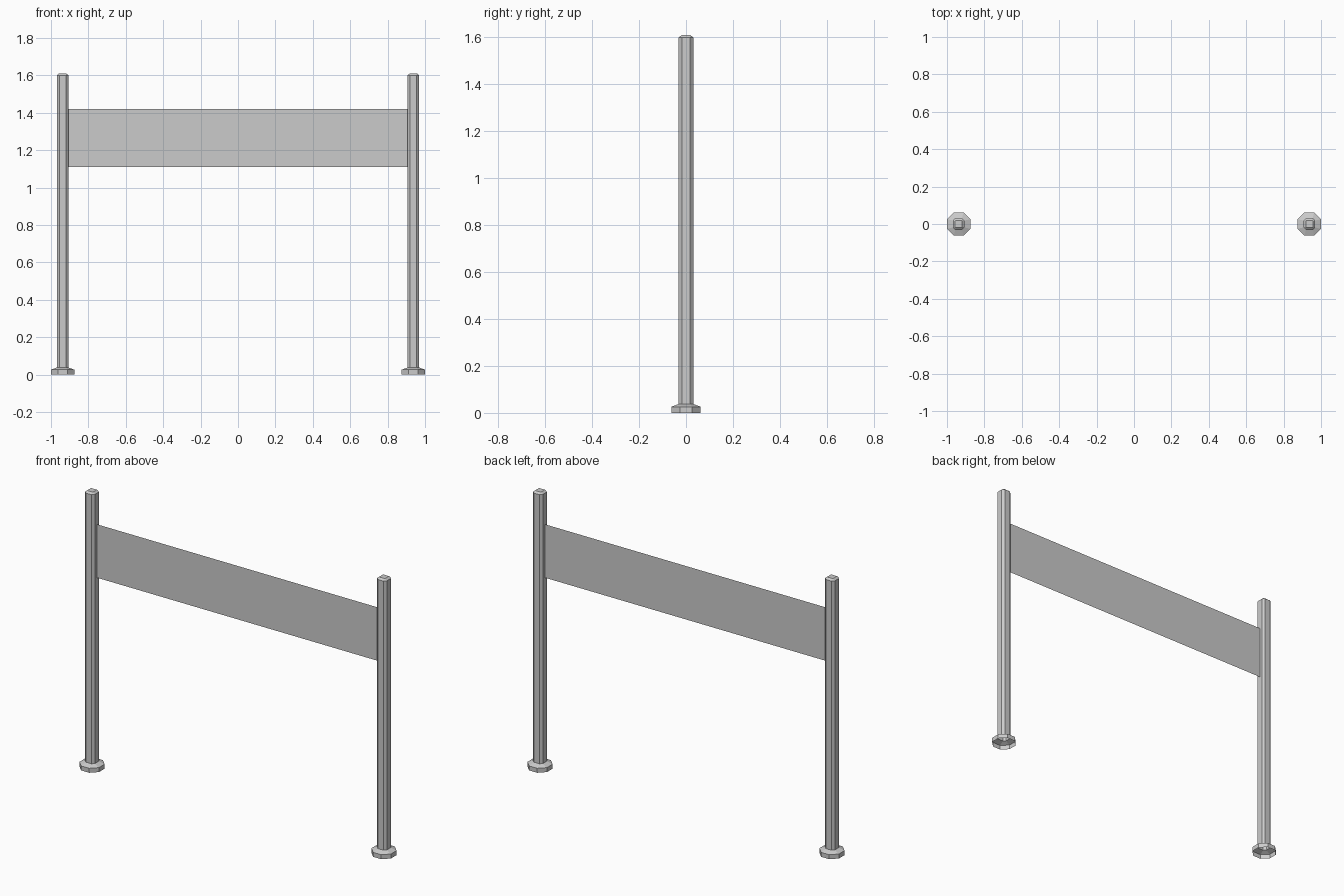
import bpy, bmesh

if "Cube" in bpy.data.objects:
    bpy.data.objects.remove(bpy.data.objects["Cube"])


def ring(bm, r, c, z):
    # chamfered square: half width r, straight half edge c
    pts = [(r, -c), (r, c), (c, r), (-c, r), (-r, c), (-r, -c), (-c, -r), (c, -r)]
    return [bm.verts.new((x, y, z)) for x, y in pts]


def loft(name, profile, x, cap):
    bm = bmesh.new()
    rings = [ring(bm, *p) for p in profile]
    for a, b in zip(rings, rings[1:]):
        for i in range(8):
            j = (i + 1) % 8
            bm.faces.new((a[i], a[j], b[j], b[i]))
    if cap:
        bm.faces.new(rings[-1])
    me = bpy.data.meshes.new(name)
    bm.to_mesh(me)
    bm.free()
    ob = bpy.data.objects.new(name, me)
    ob.location.x = x
    bpy.context.collection.objects.link(ob)


for side, x in (("left", -0.9375), ("right", 0.9375)):
    # hollow octagonal foot, open underneath
    loft(side + "_foot", [(0.0625, 0.026, 0), (0.0625, 0.026, 0.026),
                          (0.031, 0.018, 0.038)], x, False)
    # slim chamfered post with bevelled top
    loft(side + "_post", [(0.031, 0.018, 0.038), (0.031, 0.018, 1.6),
                          (0.019, 0.0165, 1.61)], x, True)

# thin banner sheet stretched between the posts
me = bpy.data.meshes.new("banner")
me.from_pydata([(-0.907, 0, 1.11), (0.907, 0, 1.11), (0.907, 0, 1.42), (-0.907, 0, 1.42)],
               [], [(0, 1, 2, 3)])
bpy.context.collection.objects.link(bpy.data.objects.new("banner", me))
